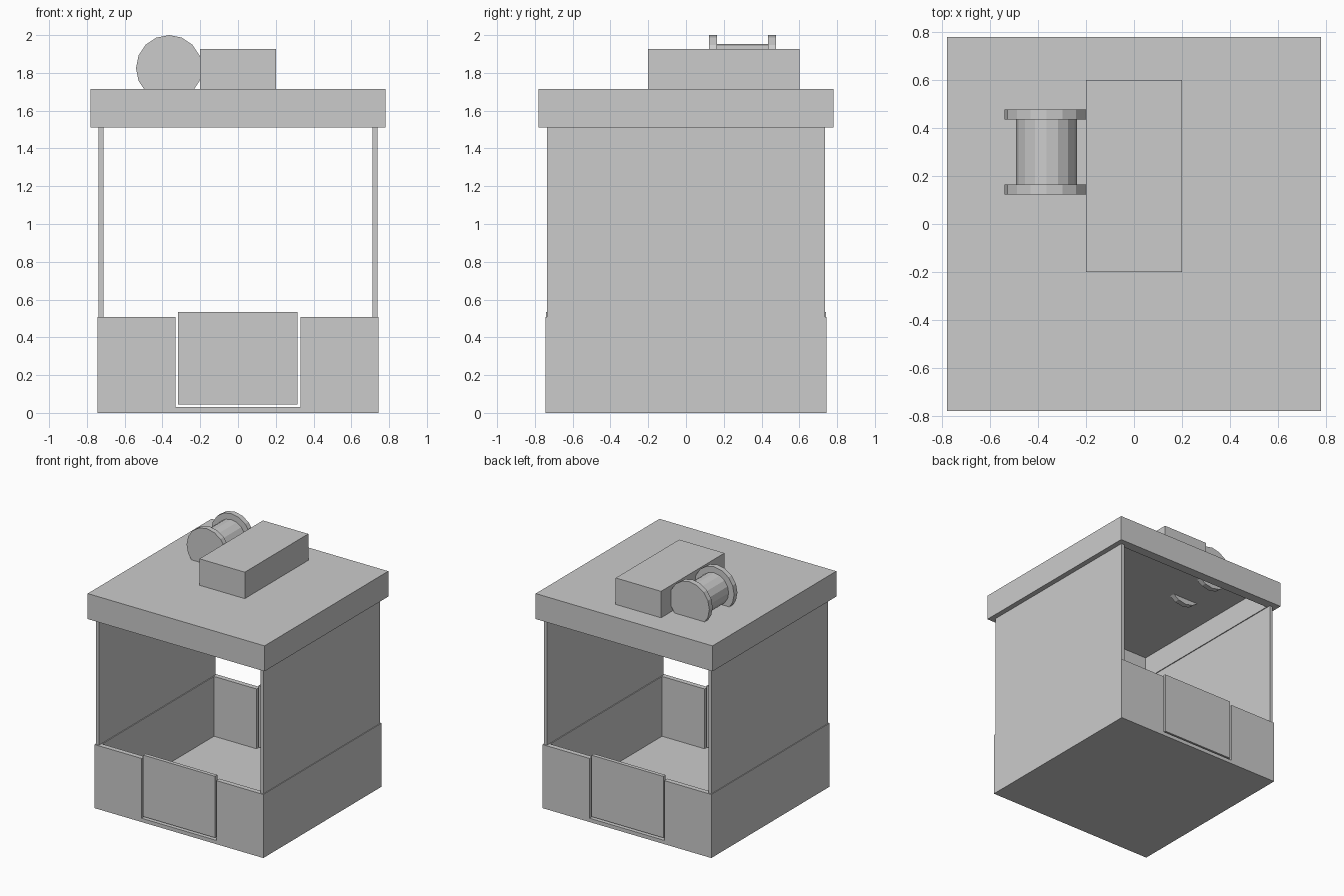
import bpy, math
from mathutils import Vector

if "Cube" in bpy.data.objects:
    bpy.data.objects.remove(bpy.data.objects["Cube"])


def box(name, lo, hi):
    """Axis-aligned box between two corners."""
    lo, hi = Vector(lo), Vector(hi)
    bpy.ops.mesh.primitive_cube_add(size=1, location=(lo + hi) / 2)
    ob = bpy.context.object
    ob.name = name
    ob.scale = hi - lo
    bpy.ops.object.transform_apply(location=False, rotation=False, scale=True)
    return ob


def cut(ob, lo, hi):
    """Subtract a box and apply the result."""
    cutter = box("cutter", lo, hi)
    cutter.hide_render = True
    mod = ob.modifiers.new("cut", 'BOOLEAN')
    mod.operation = 'DIFFERENCE'
    mod.solver = 'EXACT'
    mod.object = cutter
    bpy.context.view_layer.objects.active = ob
    bpy.ops.object.modifier_apply(modifier=mod.name)
    bpy.data.objects.remove(cutter)


def drum(name, radius, y0, y1):
    """16-sided cylinder lying along y at the spool axis."""
    bpy.ops.mesh.primitive_cylinder_add(
        vertices=16, radius=radius, depth=y1 - y0,
        location=(-0.365, (y0 + y1) / 2, 1.825), rotation=(math.pi / 2, 0, 0))
    bpy.context.object.name = name


B, T = 0.745, 0.705          # base half width, inner half width
H, FLOOR = 0.507, 0.03

# Open base tub with a door slot through the front and back walls
base = box("base_tub", (-B, -B, 0), (B, B, H))
cut(base, (-T, -T, FLOOR), (T, T, 1))
cut(base, (-0.33, -1, FLOOR), (0.33, 1, 1))

# Doors sitting in the slots
for side, s in (("front", -1), ("back", 1)):
    ya, yb = sorted((s * 0.71, s * 0.74))
    box(side + "_door", (-0.318, ya, 0.045), (0.315, yb, 0.535))

# Side wall panels
for side, s in (("left", -1), ("right", 1)):
    xa, xb = sorted((s * 0.712, s * 0.739))
    box(side + "_panel", (xa, -0.735, H), (xb, 0.735, 1.512))

# Roof, hollow underneath
roof = box("roof_cover", (-0.78, -0.78, 1.512), (0.78, 0.78, 1.715))
cut(roof, (-T, -T, 1.4), (T, T, 1.695))

# Box on the roof
box("control_box", (-0.2, -0.2, 1.695), (0.2, 0.6, 1.926))

# Spool beside the box: core and two flanges dipping through the roof
drum("spool_core", 0.127, 0.165, 0.435)
drum("spool_front_flange", 0.175, 0.123, 0.165)
drum("spool_back_flange", 0.175, 0.435, 0.477)
